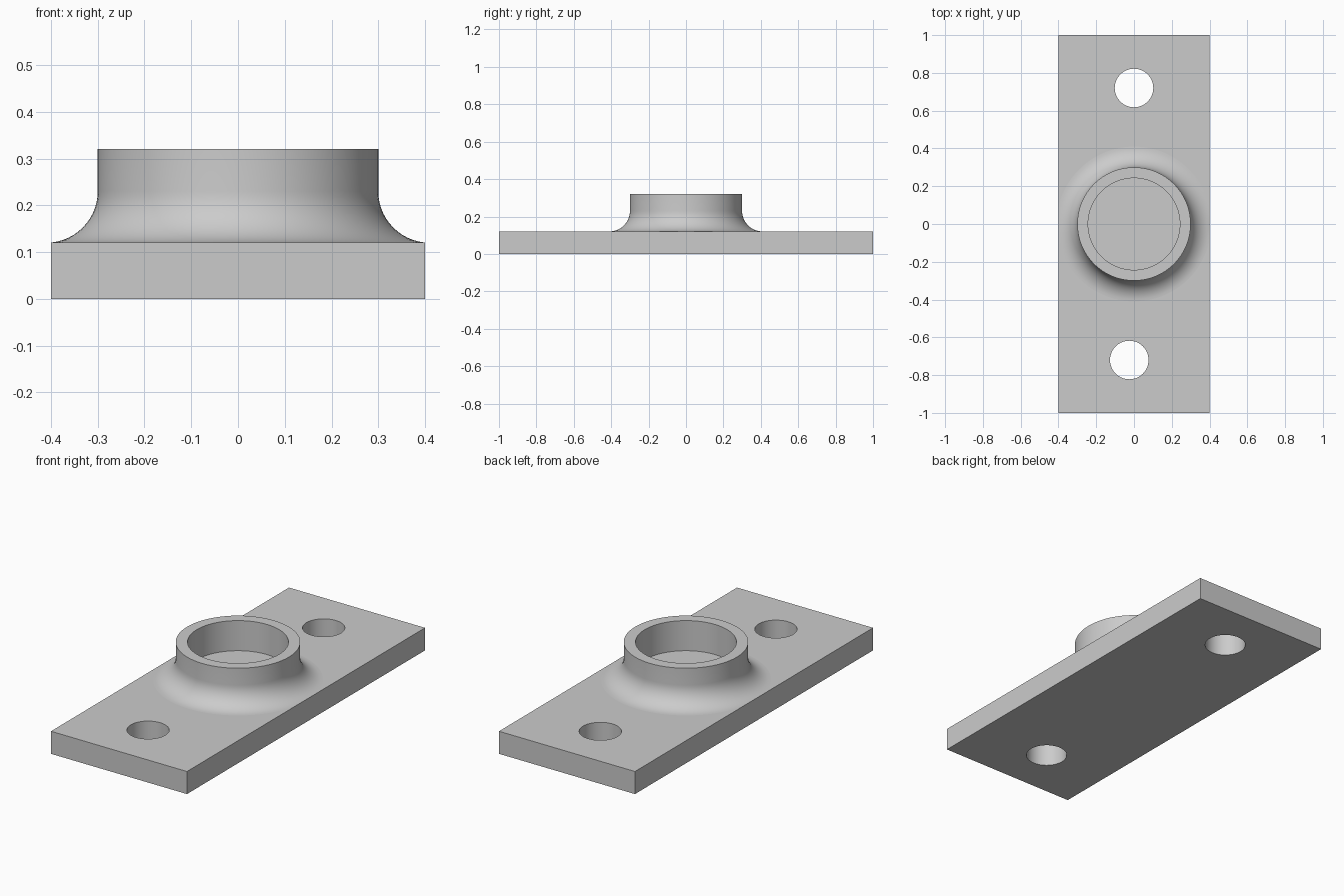
import bpy
import bmesh
import math

cube = bpy.data.objects.get("Cube")
if cube:
    bpy.data.objects.remove(cube, do_unlink=True)

HALF_WIDTH, HALF_LENGTH, THICKNESS = 0.4, 1.0, 0.12
SEGMENTS = 96

grey = bpy.data.materials.new("plain grey")
grey.use_nodes = True
grey.diffuse_color = (0.6, 0.6, 0.6, 1)
grey.node_tree.nodes["Principled BSDF"].inputs["Base Color"].default_value = (0.6, 0.6, 0.6, 1)


def smooth(obj):
    bpy.ops.object.select_all(action='DESELECT')
    obj.select_set(True)
    bpy.context.view_layer.objects.active = obj
    bpy.ops.object.shade_smooth_by_angle(angle=math.radians(30))


def lathe(name, profile):
    """Revolve (radius, z) points about the z axis; radius 0 closes an end."""
    bm = bmesh.new()
    verts = [bm.verts.new((r, 0, z)) for r, z in profile]
    edges = [bm.edges.new(pair) for pair in zip(verts, verts[1:])]
    bmesh.ops.spin(bm, geom=verts + edges, cent=(0, 0, 0), axis=(0, 0, 1),
                   angle=math.tau, steps=SEGMENTS)
    bmesh.ops.remove_doubles(bm, verts=bm.verts, dist=1e-5)
    bmesh.ops.recalc_face_normals(bm, faces=bm.faces)
    # Trim the flare where it meets the plate sides
    for v in bm.verts:
        v.co.x = max(-HALF_WIDTH, min(HALF_WIDTH, v.co.x))
    mesh = bpy.data.meshes.new(name)
    bm.to_mesh(mesh)
    bm.free()
    obj = bpy.data.objects.new(name, mesh)
    bpy.context.collection.objects.link(obj)
    mesh.materials.append(grey)
    return obj


# Base plate
bpy.ops.mesh.primitive_cube_add(size=2, location=(0, 0, THICKNESS / 2))
plate = bpy.context.object
plate.name = "base_plate"
plate.scale = (HALF_WIDTH, HALF_LENGTH, THICKNESS / 2)
bpy.ops.object.transform_apply(location=True, scale=True)
plate.data.materials.append(grey)

# Bolt holes, the front one slightly off centre
for x, y in ((0, 0.72), (-0.025, -0.72)):
    bpy.ops.mesh.primitive_cylinder_add(vertices=64, radius=0.102, depth=1, location=(x, y, 0))
    cutter = bpy.context.object
    cutter.hide_render = True
    cutter.data.materials.append(grey)
    cut = plate.modifiers.new("bolt_hole", 'BOOLEAN')
    cut.operation = 'DIFFERENCE'
    cut.solver = 'EXACT'
    cut.object = cutter
    bpy.context.view_layer.objects.active = plate
    bpy.ops.object.modifier_apply(modifier=cut.name)
    bpy.data.objects.remove(cutter, do_unlink=True)
smooth(plate)

# Round socket with a flared foot and a blind bore
OUTER, BORE, TOP, FLOOR, FILLET = 0.3, 0.243, 0.32, 0.16, 0.11
STEPS = 14
profile = [(0, FLOOR), (BORE, FLOOR), (BORE, TOP), (OUTER, TOP)]
for i in range(STEPS + 1):
    a = math.pi / 2 * i / STEPS
    profile.append((OUTER + FILLET * (1 - math.cos(a)),
                    THICKNESS + FILLET * (1 - math.sin(a))))
profile.append((0, THICKNESS - 0.02))
socket = lathe("flared_socket", profile[:-1])
smooth(socket)
